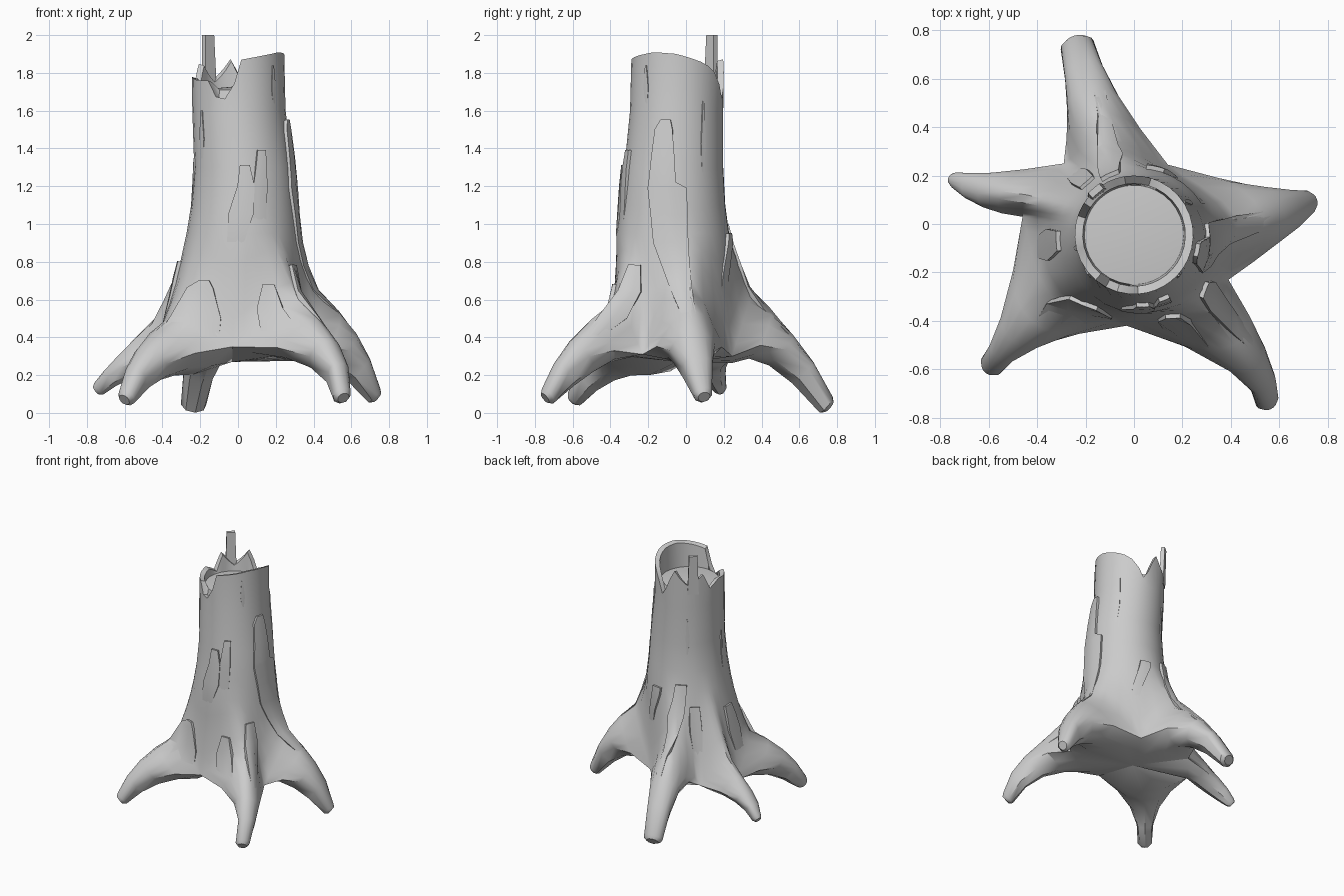
import bpy, bmesh, math
from mathutils import Vector
from mathutils.bvhtree import BVHTree

if "Cube" in bpy.data.objects:
    bpy.data.objects.remove(bpy.data.objects["Cube"])

N = 8  # columns per root

# valley between each root and the previous one, counter-clockwise
VALLEYS = [Vector(v) for v in [(.39, -.23, .31), (.14, .245, .30), (-.29, .25, .29),
                               (-.46, .03, .29), (-.03, -.42, .35)]]
# per root: crest, middle centre, (half width, half height), tip centre, (half width, half height), underside drop
ROOTS = [
    ((.43, .02, .64), (.55, .035, .33), (.125, .12), (.72, .09, .095), (.05, .05), .03),
    ((-.12, .35, .63), (-.17, .50, .335), (.11, .105), (-.235, .74, .045), (.07, .055), .03),
    ((-.44, .12, .50), (-.60, .14, .24), (.075, .07), (-.735, .18, .13), (.035, .04), .06),
    ((-.34, -.30, .52), (-.46, -.43, .26), (.105, .11), (-.59, -.585, .08), (.05, .05), .12),
    ((.32, -.37, .60), (.46, -.55, .30), (.09, .105), (.55, -.73, .09), (.05, .05), .03),
]
# broken rim: angle, height
RIM = [(0, 1.90), (30, 1.86), (45, 1.83), (60, 1.78), (75, 1.65), (88, 1.78), (98, 1.88), (112, 1.80),
       (125, 1.76), (134, 1.79), (148, 1.85), (161, 1.73), (180, 1.78), (210, 1.76), (230, 1.76),
       (242, 1.67), (258, 1.66), (266, 1.75), (274, 1.87), (300, 1.89), (330, 1.91), (360, 1.90)]
# trunk: height, centre x, centre y, radius
TRUNK = [(1.6, .005, -.05, .247), (1.3, .03, -.065, .262), (1.1, .03, -.07, .278), (.95, .025, -.07, .298)]


def rim_height(a):
    d = math.degrees(a) % 360
    for (a0, h0), (a1, h1) in zip(RIM, RIM[1:]):
        if a0 <= d <= a1:
            return h0 + (h1 - h0) * (d - a0) / (a1 - a0)


def polar(cx, cy, r, a, z):
    return Vector((cx + r * math.cos(a), cy + r * math.sin(a), z))


def finish(name, bm, angle=35):
    bmesh.ops.recalc_face_normals(bm, faces=bm.faces)
    me = bpy.data.meshes.new(name)
    bm.to_mesh(me)
    bm.free()
    ob = bpy.data.objects.new(name, me)
    bpy.context.collection.objects.link(ob)
    bpy.ops.object.select_all(action='DESELECT')
    ob.select_set(True)
    bpy.context.view_layer.objects.active = ob
    bpy.ops.object.shade_smooth_by_angle(angle=math.radians(angle))
    return ob


def bridge(bm, a, b):
    n = len(a)
    for i in range(n):
        bm.faces.new((a[i], a[(i + 1) % n], b[(i + 1) % n], b[i]))


def root_ring(c, size, d):
    left = Vector((-d.y, d.x, 0))
    up = d * .6 + Vector((0, 0, .8))
    phis = [math.pi * j / N for j in range(N + 1)] + [math.pi * (1 + m / 4) for m in (1, 2, 3)]
    return [Vector(c) - left * size[0] * math.cos(p) + up * size[1] * math.sin(p) for p in phis]


# trunk and roots in one skin
bm = bmesh.new()
va = [math.atan2(v.y + .05, v.x) for v in VALLEYS]
angles, split = [], []
for i, (crest, *_) in enumerate(ROOTS):
    a0, a1 = va[i], va[(i + 1) % 5]
    span = (a1 - a0) % (2 * math.pi)
    v0, v1 = VALLEYS[i], VALLEYS[(i + 1) % 5]
    mid = (v0 + v1) / 2
    for j in range(N):
        angles.append(a0 + span * j / N)
        s = -math.cos(math.pi * j / N) * .5 + (2 * j / N - 1) * .5
        w = math.cos(math.pi / 2 * s) ** 1.2 if j else 0
        split.append(mid + (v1 - v0) / 2 * s + (Vector(crest) - mid) * w)

rows = [[polar(0, -.045, .205, a, 1.71) for a in angles],
        [polar(0, -.045, .212, a, rim_height(a) - .01) for a in angles],
        [polar(0, -.045, .245, a, rim_height(a)) for a in angles]]
rows += [[polar(cx, cy, r, a, z) for a in angles] for z, cx, cy, r in TRUNK]
start = rows[-1]
for t in (.25, .5, .75, 1):
    row = []
    for p, q in zip(start, split):
        c = (p + q) / 2
        c.x, c.y = c.x * .93, c.y * .93
        row.append(p * (1 - t) ** 2 + c * 2 * t * (1 - t) + q * t * t)
    rows.append(row)
rings = [[bm.verts.new(p) for p in row] for row in rows]
for a, b in zip(rings, rings[1:]):
    bridge(bm, a, b)

# hollow floor
hub = bm.verts.new((0, -.05, 1.73))
for a, b in zip(rings[0], rings[0][1:] + rings[0][:1]):
    bm.faces.new((a, b, hub))

# root ends and underside
under = bm.verts.new((-.03, -.05, .27))
for i, (crest, mc, ms, tc, ts, drop) in enumerate(ROOTS):
    v0, v1 = VALLEYS[i], VALLEYS[(i + 1) % 5]
    loop = [rings[-1][(i * N + j) % (5 * N)] for j in range(N + 1)]
    for m in (1, 2, 3):
        p = v1.lerp(v0, m / 4)
        p.z -= drop * math.sin(math.pi * m / 4)
        loop.append(bm.verts.new(p))
    d = Vector(tc) - Vector(mc)
    d.z = 0
    d.normalize()
    l0 = [v.co.copy() for v in loop]
    l1, l2 = root_ring(mc, ms, d), root_ring(tc, ts, d)
    low = loop[N:] + loop[:1]
    for a, b in zip(low, low[1:]):
        bm.faces.new((a, b, under))
    for k0, k1, k2 in ((.375, .75, -.125), (0, 1, 0), (-.125, .75, .375), (0, 0, 1)):
        new = [bm.verts.new(a * k0 + b * k1 + c * k2) for a, b, c in zip(l0, l1, l2)]
        bridge(bm, loop, new)
        loop = new
    tc = Vector(tc)
    cap = [bm.verts.new(tc + (v.co - tc) * .65 + d * .018 - Vector((0, 0, .012))) for v in loop]
    bridge(bm, loop, cap)
    bm.faces.new(cap)
bmesh.ops.recalc_face_normals(bm, faces=bm.faces)
tree = BVHTree.FromBMesh(bm)
finish("stump_body", bm, 40)


def bark(name, azimuth, outline, thick=.02):
    """Raised plate: rows of (height, left, right) cast onto the stump along a view direction."""
    az = math.radians(azimuth)
    out = Vector((math.cos(az), math.sin(az), 0))
    side = Vector((-out.y, out.x, 0))
    bm = bmesh.new()
    top, base = [], []
    fine = []
    for (z0, l0, r0), (z1, l1, r1) in zip(outline, outline[1:]):
        n = max(1, round((z0 - z1) / .12))
        fine += [(z0 + (z1 - z0) * k / n, l0 + (l1 - l0) * k / n, r0 + (r1 - r0) * k / n) for k in range(n)]
    fine.append(outline[-1])
    for z, l, r in fine:
        f = (z - fine[-1][0]) / (fine[0][0] - fine[-1][0])
        t, b = [], []
        for k in range(4):
            u = l + (r - l) * k / 3
            hit, nor, _, _ = tree.ray_cast(out * 3 + side * u + Vector((0, 0, z)), -out)
            if hit is None:
                bm.free()
                return
            t.append(bm.verts.new(hit + nor * (thick * min(1, f * 1.6) - .002)))
            b.append(bm.verts.new(hit - nor * .015))
        top.append(t)
        base.append(b)
    for i in range(len(fine) - 1):
        for k in range(3):
            for g in (top, base):
                bm.faces.new((g[i][k], g[i][k + 1], g[i + 1][k + 1], g[i + 1][k]))
        for k in (0, 3):
            bm.faces.new((top[i][k], top[i + 1][k], base[i + 1][k], base[i][k]))
    for i in (0, -1):
        for k in range(3):
            bm.faces.new((top[i][k], top[i][k + 1], base[i][k + 1], base[i][k]))
    finish(name, bm, 30)


# bark plates: front, right, back, left
FRONT, RIGHT, BACK, LEFT = -90, 0, 90, 180
bark("bark_front_low_tooth", FRONT, [(1.31, .01, .06), (1.2, 0, .085), (1.05, -.05, .08), (.87, -.06, .02)])
bark("bark_front_high_tooth", FRONT, [(1.39, .10, .14), (1.2, .08, .15), (1.0, .08, .15)])
bark("bark_front_left_root", FRONT, [(.70, -.20, -.15), (.66, -.26, -.13), (.5, -.36, -.09), (.4, -.43, -.1)])
bark("bark_front_right_root", FRONT, [(.68, .13, .19), (.55, .10, .24), (.43, .12, .33)])
bark("bark_right_front_root", -48, [(.78, .0, .06), (.64, -.01, .08), (.5, .0, .07), (.36, .02, .05)])
bark("bark_right_tall", RIGHT, [(1.55, -.13, -.08), (1.5, -.16, -.07), (1.22, -.19, -.055), (1.19, -.195, 0),
                                (.9, -.17, .01), (.65, -.08, .03), (.42, .02, .07)])
bark("bark_back_root", BACK, [(1.0, .06, .13), (.78, .05, .14), (.55, .09, .15), (.4, .12, .17)])
bark("bark_back_right", 65, [(.95, -.02, .05), (.9, -.03, .05), (.76, -.07, .0), (.64, -.09, -.03)])
bark("bark_back_left", 140, [(.84, -.04, .03), (.66, -.05, .04), (.5, -.03, .03)], .016)
bark("bark_left_side", LEFT, [(.8, .03, .11), (.62, .02, .15), (.46, .05, .14)])

# narrow bark slivers
for n, (az, u, z0, z1) in enumerate([(RIGHT, .09, 1.65, 1.2), (RIGHT, -.21, 1.84, 1.6), (FRONT, -.19, 1.6, 1.3),
                                     (BACK, .12, 1.5, 1.2), (LEFT, .1, 1.35, 1.05)]):
    zm = (z0 + z1) / 2
    bark("bark_sliver_%d" % (n + 1), az, [(z0, u - .003, u + .003), (zm, u - .012, u + .012),
                                          (z1, u - .002, u + .002)], .008)

# tall splinter on the rim
bm = bmesh.new()
bmesh.ops.create_cube(bm, size=1)
a = math.radians(130)
rad, tan = Vector((math.cos(a), math.sin(a), 0)), Vector((-math.sin(a), math.cos(a), 0))
for v in bm.verts:
    x, y, z = v.co
    r, w = (.238, .06) if z > 0 else (.228, .08)
    v.co = Vector((-.005, -.045, 1.85 + z * .3)) + rad * (r + x * .028) + tan * y * w
finish("rim_splinter", bm, 30)
